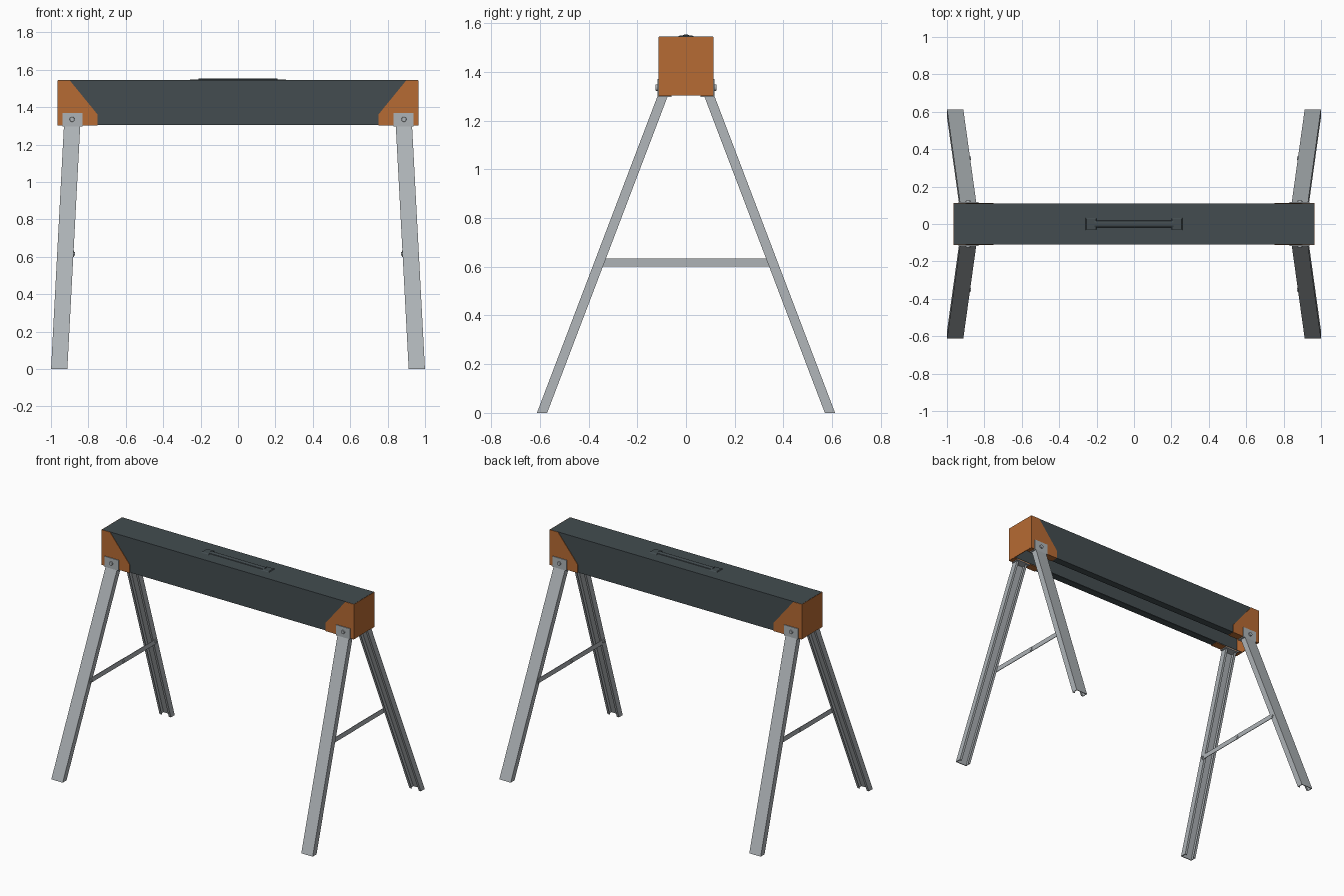
import bpy, bmesh, math
from mathutils import Matrix, Vector

if "Cube" in bpy.data.objects:
    bpy.data.objects.remove(bpy.data.objects["Cube"])


def material(name, rgb):
    m = bpy.data.materials.new(name)
    m.diffuse_color = (*rgb, 1)
    m.use_nodes = True
    m.node_tree.nodes["Principled BSDF"].inputs["Base Color"].default_value = m.diffuse_color
    return m


DARK = material("dark slate", (0.056, 0.073, 0.080))
ORANGE = material("orange", (0.47, 0.145, 0.033))
STEEL = material("grey steel", (0.42, 0.45, 0.47))


def finish(name, bm, mat, sx=1, sy=1):
    # mirror into the wanted corner and make the object
    bmesh.ops.transform(bm, matrix=Matrix.Diagonal((sx, sy, 1, 1)), verts=bm.verts)
    bmesh.ops.recalc_face_normals(bm, faces=bm.faces)
    me = bpy.data.meshes.new(name)
    bm.to_mesh(me)
    bm.free()
    me.materials.append(mat)
    ob = bpy.data.objects.new(name, me)
    bpy.context.collection.objects.link(ob)
    return ob


def loft(name, ring_a, ring_b, mat, sx=1, sy=1):
    # closed prism between two matching outlines
    bm = bmesh.new()
    a = [bm.verts.new(p) for p in ring_a]
    b = [bm.verts.new(p) for p in ring_b]
    n = len(a)
    bm.faces.new(a)
    bm.faces.new(b)
    for i in range(n):
        j = (i + 1) % n
        bm.faces.new((a[i], a[j], b[j], b[i]))
    return finish(name, bm, mat, sx, sy)


def box(name, x0, x1, y0, y1, z0, z1, mat, sx=1, sy=1):
    pts = [(x0, y0), (x1, y0), (x1, y1), (x0, y1)]
    return loft(name, [(x, y, z0) for x, y in pts], [(x, y, z1) for x, y in pts], mat, sx, sy)


def pin(name, centre, axis, r, length, mat, sx=1, sy=1):
    bm = bmesh.new()
    rot = Vector((0, 0, 1)).rotation_difference(Vector(axis)).to_matrix().to_4x4()
    bmesh.ops.create_cone(bm, cap_ends=True, segments=16, radius1=r, radius2=r * 0.85,
                          depth=length, matrix=Matrix.Translation(centre) @ rot)
    return finish(name, bm, mat, sx, sy)


def channel(w, d, lip, t):
    # lipped C outline: u across, v depth, open toward +v
    h = w / 2
    right = [(h, 0), (h, d), (h - lip, d), (h - lip, d - t), (h - t, d - t), (h - t, t)]
    return right + [(-u, v) for u, v in reversed(right)]


# beam: channel open at the bottom with inturned lips
TOP, BOT = 1.545, 1.305
prof = channel(0.22, TOP - BOT, 0.05, 0.006)
loft("beam", [(-0.963, u, TOP - v) for u, v in prof],
     [(0.963, u, TOP - v) for u, v in prof], DARK)

# carrying handle on the beam top
for s in (-1, 1):
    lo = [(0.20, -0.035), (0.26, -0.035), (0.26, 0.035), (0.20, 0.035)]
    hi = [(0.203, -0.026), (0.255, -0.026), (0.255, 0.026), (0.203, 0.026)]
    loft("handle_pad", [(x, y, 1.544) for x, y in lo], [(x, y, 1.549) for x, y in hi], DARK, s)
grip = [(-0.018, 1.544), (-0.016, 1.549), (-0.008, 1.553), (0.008, 1.553),
        (0.016, 1.549), (0.018, 1.544)]
loft("handle_grip", [(-0.21, y, z) for y, z in grip], [(0.21, y, z) for y, z in grip], DARK)

# end caps: end plate, slanted cheeks and bottom lips
cheek = [(0.966, 1.304), (0.966, 1.544), (0.90, 1.544), (0.75, 1.36), (0.75, 1.304)]
for s in (-1, 1):
    box("end_plate", 0.961, 0.966, -0.113, 0.113, 1.304, 1.544, ORANGE, s)
    for t in (-1, 1):
        loft("cap_cheek", [(x, 0.108, z) for x, z in cheek],
             [(x, 0.113, z) for x, z in cheek], ORANGE, s, t)
        box("cap_lip", 0.75, 0.965, 0.06, 0.113, 1.302, 1.306, ORANGE, s, t)

# legs: splayed lipped channels, open toward the middle
leg = channel(0.087, 0.042, 0.016, 0.005)
for s in (-1, 1):
    for t in (-1, 1):
        loft("leg", [(0.956 + u, 0.612 - v, 0) for u, v in leg],
             [(0.887 + u, 0.116 - v, 1.303) for u, v in leg], STEEL, s, t)
        # hinge bracket wrapping the beam edge, with bolt
        box("bracket_tab", 0.832, 0.938, 0.112, 0.118, 1.297, 1.37, STEEL, s, t)
        box("bracket_shelf", 0.832, 0.938, 0.06, 0.118, 1.297, 1.303, STEEL, s, t)
        pin("bracket_bolt", (0.887, 0.120, 1.335), (0, 1, 0), 0.014, 0.012, STEEL, s, t)
        # half of the folding brace, with its rivet
        x = 0.876 if t > 0 else 0.8775
        box("brace_half", x, x + 0.004, -0.015, 0.36, 0.60, 0.633, STEEL, s, t)
        pin("brace_rivet", (0.876, 0.352, 0.616), (-1, 0, 0), 0.010, 0.008, STEEL, s, t)
    pin("brace_hinge", (0.877, 0, 0.616), (-1, 0, 0), 0.010, 0.012, STEEL, s)
